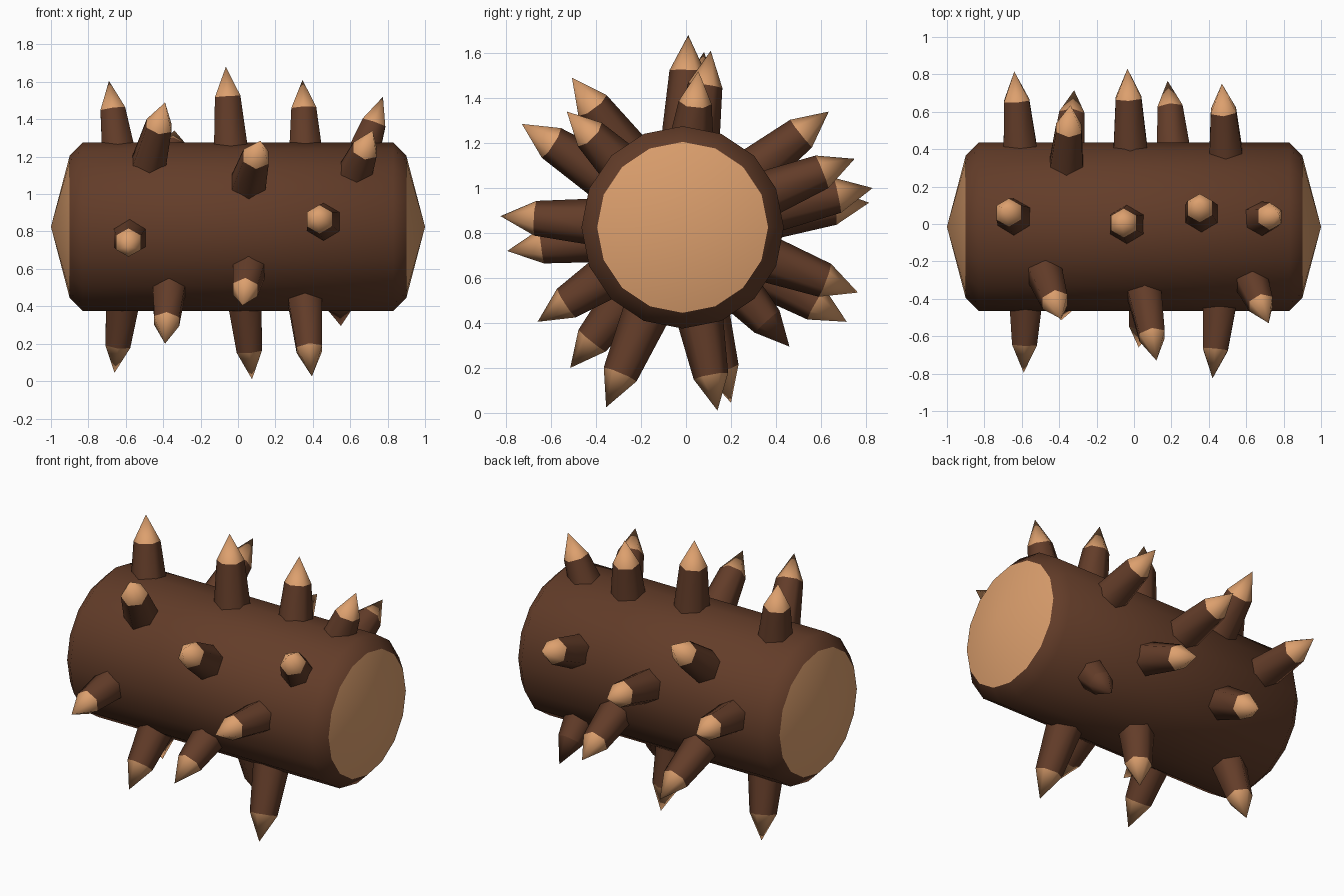
import bpy, bmesh, math
from mathutils import Vector, Matrix

if "Cube" in bpy.data.objects:
    bpy.data.objects.remove(bpy.data.objects["Cube"])

CY, CZ, R = -0.015, 0.825, 0.45     # log axis and radius


def material(name, rgb):
    m = bpy.data.materials.new(name)
    m.diffuse_color = (*rgb, 1)
    m.use_nodes = True
    m.node_tree.nodes["Principled BSDF"].inputs["Base Color"].default_value = m.diffuse_color
    return m


bark = material("bark", (0.125, 0.046, 0.022))
cut_wood = material("cut_wood", (0.72, 0.35, 0.155))


def finish(name, bm, mat, angle):
    me = bpy.data.meshes.new(name)
    bmesh.ops.recalc_face_normals(bm, faces=bm.faces)
    bm.to_mesh(me)
    bm.free()
    ob = bpy.data.objects.new(name, me)
    bpy.context.collection.objects.link(ob)
    me.materials.append(mat)
    bpy.ops.object.select_all(action='DESELECT')
    ob.select_set(True)
    bpy.context.view_layer.objects.active = ob
    bpy.ops.object.shade_smooth_by_angle(angle=math.radians(angle))
    return ob


def loft(bm, rings, sides):
    """Join rings (centre, u, v, radius); radius 0 makes a point."""
    prev = None
    for c, u, v, r in rings:
        if r == 0:
            cur = [bm.verts.new(c)] * sides
        else:
            cur = [bm.verts.new(c + r * (u * math.cos(t) + v * math.sin(t)))
                   for t in (2 * math.pi * i / sides for i in range(sides))]
        if prev:
            for i in range(sides):
                j = (i + 1) % sides
                quad = [prev[i], prev[j], cur[j], cur[i]]
                bm.faces.new(list(dict.fromkeys(quad)))
        prev = cur


def log_rings(profile):
    return [(Vector((x, CY, CZ)), Vector((0, 1, 0)), Vector((0, 0, 1)), r)
            for x, r in profile]


# Log body with chamfered ends
bm = bmesh.new()
loft(bm, log_rings([(-0.9, 0.38), (-0.83, R), (0.83, R), (0.9, 0.38)]), 16)
finish("log_body", bm, bark, 50)

# Shallow pointed cut ends
for side, name in ((-1, "left_cut_end"), (1, "right_cut_end")):
    bm = bmesh.new()
    loft(bm, log_rings([(side * 0.9, 0.38), (side * 1.0, 0)]), 16)
    finish(name, bm, cut_wood, 40)

# Spikes: base x, then tip x, y, z
SPIKES = [
    (-0.645, -0.69, 0.08, 1.605), (-0.04, -0.065, 0.01, 1.68),
    (0.36, 0.345, 0.11, 1.61), (0.69, 0.775, 0.055, 1.52),
    (-0.47, -0.39, -0.507, 1.49), (0.06, 0.12, -0.73, 1.285),
    (0.64, 0.72, -0.53, 1.34), (-0.58, -0.59, -0.795, 0.72),
    (0.455, 0.42, -0.825, 0.875), (-0.37, -0.39, -0.515, 0.20),
    (0.055, 0.025, -0.66, 0.405), (0.36, 0.395, -0.355, 0.025),
    (-0.62, -0.66, 0.20, 0.045), (0.04, 0.075, 0.14, 0.01),
    (-0.35, -0.32, 0.715, 0.405), (0.21, 0.18, 0.765, 0.535),
    (-0.61, -0.64, 0.815, 0.935), (-0.02, -0.035, 0.83, 1.0),
    (0.49, 0.47, 0.75, 1.13), (-0.36, -0.34, 0.635, 1.34),
    (0.54, 0.55, 0.46, 0.295),      # the last one keeps its bark
]
shafts, tips, dark_tip = bmesh.new(), bmesh.new(), bmesh.new()
for n, (bx, *tip) in enumerate(SPIKES):
    tip = Vector(tip)
    radial = Vector((0, tip.y - CY, tip.z - CZ))
    length = radial.length
    radial.normalize()
    base = Vector((bx, CY, CZ)) + radial * R
    axis = (tip - base).normalized()
    u = Vector((1, 0, 0)).cross(axis).normalized()
    v = axis.cross(u)
    s = 0.9 + 0.4 * (length - 0.7)
    neck = tip - axis * 0.165 * s
    loft(shafts, [(base - axis * 0.1, u, v, 0.115 * s),
                  (neck, u, v, 0.082 * s)], 6)
    target = dark_tip if n == len(SPIKES) - 1 else tips
    loft(target, [(neck, u, v, 0.082 * s), (tip, u, v, 0)], 6)

finish("spike_shafts", shafts, bark, 65)
finish("spike_tips", tips, cut_wood, 65)
finish("bark_spike_tip", dark_tip, bark, 65)
